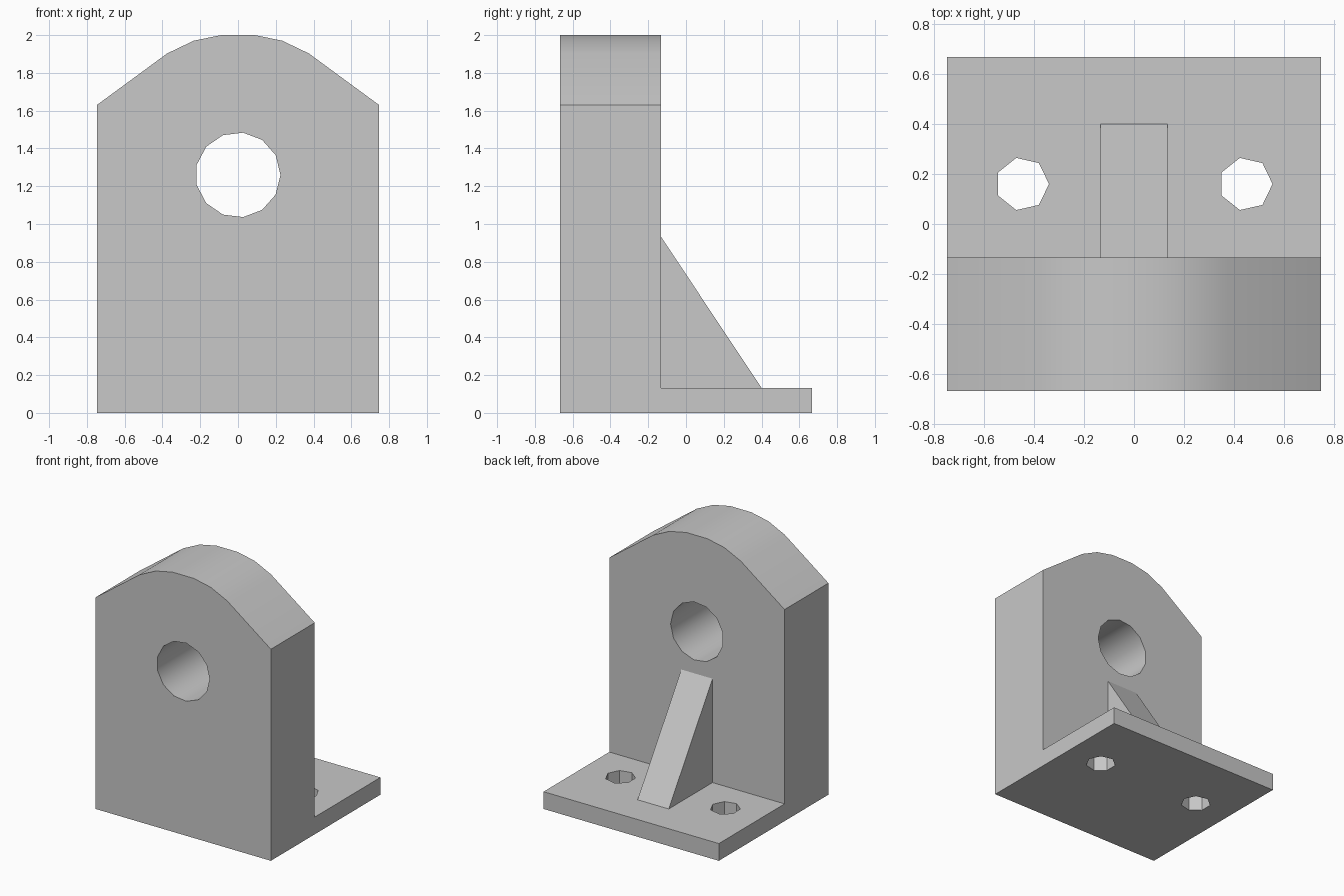
import bpy, bmesh, math
from mathutils import Vector

cube = bpy.data.objects.get("Cube")
if cube:
    bpy.data.objects.remove(cube, do_unlink=True)

grey = bpy.data.materials.new("light grey")
grey.use_nodes = True
COLOUR = (0.58, 0.58, 0.58, 1)
grey.diffuse_color = COLOUR
grey.node_tree.nodes["Principled BSDF"].inputs["Base Color"].default_value = COLOUR

HALF_W, HALF_D, HEIGHT = 0.747, 0.667, 2.0
WALL_BACK, BASE_TOP = -0.133, 0.133


def circle(cx, cy, radius, sides):
    return [(cx + radius * math.cos(math.tau * i / sides),
             cy + radius * math.sin(math.tau * i / sides)) for i in range(sides)]


def prism(name, loops, place, depth, hidden=()):
    """Extrude an outline with holes; drop faces that touch another part."""
    bm = bmesh.new()
    for loop in loops:
        verts = [bm.verts.new(place(a, b)) for a, b in loop]
        for i, v in enumerate(verts):
            bm.edges.new((verts[i - 1], v))
    bmesh.ops.triangle_fill(bm, use_beauty=True, use_dissolve=False, edges=bm.edges[:])
    grown = bmesh.ops.extrude_face_region(bm, geom=bm.faces[:], use_keep_orig=True)
    moved = [g for g in grown["geom"] if isinstance(g, bmesh.types.BMVert)]
    bmesh.ops.translate(bm, verts=moved, vec=depth)
    bmesh.ops.recalc_face_normals(bm, faces=bm.faces[:])
    # Contact faces lie wholly on one plane: axis index and position
    touching = [f for f in bm.faces if any(
        all(abs(v.co[axis] - pos) < 1e-4 for v in f.verts) for axis, pos in hidden)]
    bmesh.ops.delete(bm, geom=touching, context="FACES")
    mesh = bpy.data.meshes.new(name)
    bm.to_mesh(mesh)
    bm.free()
    mesh.materials.append(grey)
    obj = bpy.data.objects.new(name, mesh)
    bpy.context.collection.objects.link(obj)
    bpy.ops.object.select_all(action="DESELECT")
    obj.select_set(True)
    bpy.context.view_layer.objects.active = obj
    bpy.ops.object.shade_smooth_by_angle(angle=math.radians(35))
    return obj


# Upright wall with a rounded crown and a large bore
crown = [(HALF_W, 1.63), (0.375, 1.903), (0.235, 1.97), (0.09, HEIGHT)]
half = [(HALF_W, 0)] + crown
wall_outline = half + [(-x, z) for x, z in reversed(half)]
prism("upright_wall", [wall_outline, circle(0, 1.26, 0.225, 13)],
      lambda x, z: (x, -HALF_D, z), Vector((0, WALL_BACK + HALF_D, 0)))

# Base plate with two bolt holes
plate = [(-HALF_W, WALL_BACK), (HALF_W, WALL_BACK), (HALF_W, HALF_D), (-HALF_W, HALF_D)]
bolt_holes = [circle(side * 0.447, 0.16, 0.107, 7) for side in (-1, 1)]
prism("base_plate", [plate] + bolt_holes,
      lambda x, y: (x, y, 0), Vector((0, 0, BASE_TOP)), hidden=[(1, WALL_BACK)])

# Triangular brace between wall and plate
brace = [(WALL_BACK, BASE_TOP), (0.4, BASE_TOP), (WALL_BACK, 0.933)]
prism("brace_rib", [brace], lambda y, z: (-0.133, y, z), Vector((0.266, 0, 0)),
      hidden=[(1, WALL_BACK), (2, BASE_TOP)])
